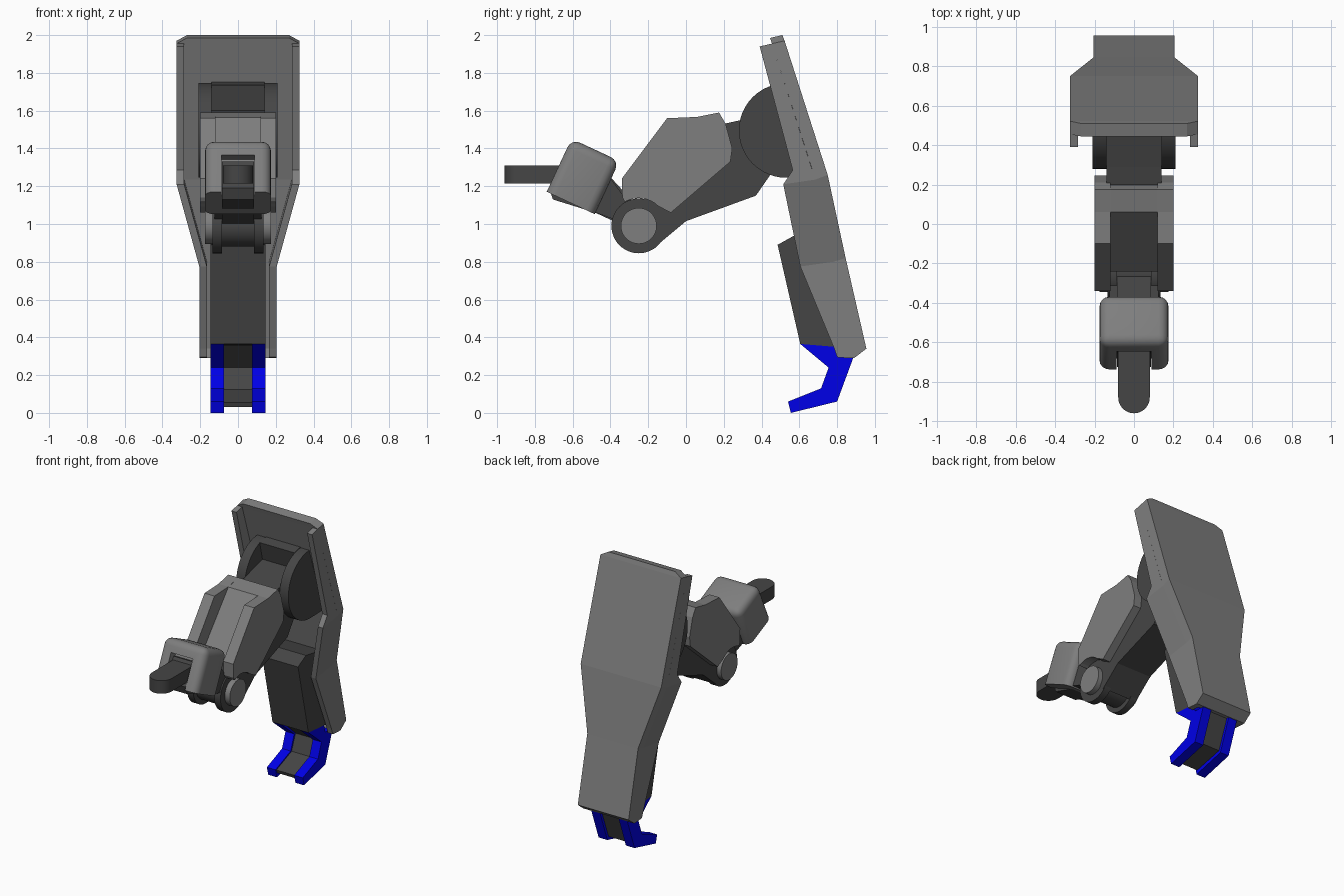
import bpy, bmesh, math
from mathutils import Vector

if "Cube" in bpy.data.objects:
    bpy.data.objects.remove(bpy.data.objects["Cube"])


def material(name, rgb):
    m = bpy.data.materials.new(name)
    m.diffuse_color = (*rgb, 1)
    m.use_nodes = True
    m.node_tree.nodes["Principled BSDF"].inputs["Base Color"].default_value = m.diffuse_color
    return m


LIGHT = material("light grey", (0.21, 0.21, 0.21))
DARK = material("dark grey", (0.06, 0.06, 0.06))
BLUE = material("blue", (0.0, 0.0, 1.0))


def finish(name, bm, mat, smooth=False):
    bmesh.ops.recalc_face_normals(bm, faces=bm.faces[:])
    me = bpy.data.meshes.new(name)
    bm.to_mesh(me)
    bm.free()
    me.materials.append(mat)
    ob = bpy.data.objects.new(name, me)
    bpy.context.collection.objects.link(ob)
    if smooth:
        bpy.ops.object.select_all(action='DESELECT')
        ob.select_set(True)
        bpy.context.view_layer.objects.active = ob
        bpy.ops.object.shade_smooth_by_angle(angle=math.radians(30))
    return ob


def loft(name, rings, mat, smooth=False):
    """Skin a list of equal rings of points and cap both ends."""
    bm = bmesh.new()
    vs = [[bm.verts.new(p) for p in r] for r in rings]
    n = len(vs[0])
    for a, b in zip(vs, vs[1:]):
        for i in range(n):
            j = (i + 1) % n
            bm.faces.new((a[i], a[j], b[j], b[i]))
    bm.faces.new(vs[0])
    bm.faces.new(vs[-1])
    return finish(name, bm, mat, smooth)


def prism(name, pts, x0, x1, mat, smooth=False):
    """Side profile (y, z) extruded from x0 to x1."""
    return loft(name, [[(x, y, z) for y, z in pts] for x in (x0, x1)], mat, smooth)


def pair(name, pts, x0, x1, mat, smooth=False):
    for s, side in ((-1, "left"), (1, "right")):
        prism(f"{side}_{name}", pts, s * x0, s * x1, mat, smooth)


def arc(cy, cz, r, a0, a1, n):
    return [(cy + r * math.cos(math.radians(a0 + (a1 - a0) * i / n)),
             cz + r * math.sin(math.radians(a0 + (a1 - a0) * i / n))) for i in range(n + 1)]


def disc(r):
    return arc(-0.25, 0.99, r, 0, 352.5, 47)


# shield back plate: (back y, z), (front y, z), half width
plate = [((0.51, 2.0), (0.445, 1.985), 0.27),
         ((0.522, 1.97), (0.455, 1.955), 0.325),
         ((0.75, 1.26), (0.685, 1.235), 0.325),
         ((0.845, 0.82), (0.78, 0.80), 0.205),
         ((0.955, 0.34), (0.875, 0.34), 0.205),
         ((0.89, 0.29), (0.86, 0.29), 0.205)]
loft("shield_plate", [[(-w, *b), (w, *b), (w, *f), (-w, *f)] for b, f, w in plate], LIGHT)

# shield side rims: back, front, half width
rim = [((0.455, 1.955), (0.39, 1.94), 0.325),
       ((0.67, 1.28), (0.565, 1.285), 0.325),
       ((0.685, 1.235), (0.515, 1.21), 0.325),
       ((0.78, 0.80), (0.605, 0.775), 0.205),
       ((0.875, 0.34), (0.785, 0.34), 0.205),
       ((0.86, 0.29), (0.80, 0.295), 0.205)]
for s, side in ((-1, "left"), (1, "right")):
    loft(f"{side}_shield_rim",
         [[(s * (w - 0.04), *b), (s * w, *b), (s * w, *f), (s * (w - 0.04), *f)]
          for b, f, w in rim], LIGHT)

# shoulder bracket
pair("shoulder_cheek", arc(0.53, 1.495, 0.25, 90, 270, 24) + [(0.69, 1.25), (0.55, 1.75)],
     0.14, 0.21, DARK, True)
prism("shoulder_back_wall", [(0.45, 1.735), (0.54, 1.755), (0.69, 1.27), (0.56, 1.27)],
      -0.14, 0.14, DARK)

# upper arm
prism("upper_arm", [(0.2, 1.53), (0.29, 1.55), (0.55, 1.62), (0.66, 1.29), (0.46, 1.28),
                    (0.37, 1.15), (0.0, 1.015), (-0.15, 0.89), (-0.25, 0.99), (-0.2, 1.2)],
      -0.14, 0.14, DARK)

# upper arm armour: recessed middle and two cheeks cut round the elbow
prism("arm_armour_middle", [(0.06, 1.565), (0.175, 1.59), (0.245, 1.4), (0.235, 1.33),
                            (0.0, 1.13), (-0.2, 1.15), (-0.24, 1.2)], -0.13, 0.13, LIGHT)
cheek = [(-0.1, 1.56), (0.06, 1.567), (0.175, 1.59), (0.21, 1.53), (0.245, 1.4),
         (0.235, 1.33), (-0.08, 1.06)]
cheek += arc(-0.25, 0.99, 0.147, 45, 120, 8) + [(-0.337, 1.14), (-0.34, 1.24)]
pair("arm_armour_cheek", cheek, 0.12, 0.2, LIGHT)

# elbow joint
prism("elbow_core", disc(0.11), -0.09, 0.09, DARK, True)
pair("elbow_disc", disc(0.145), 0.085, 0.135, DARK, True)
pair("elbow_cap", disc(0.095), 0.13, 0.175, LIGHT, True)

# forearm and hand
prism("forearm", [(-0.62, 1.33), (-0.725, 1.19), (-0.705, 1.13), (-0.48, 1.06), (-0.33, 0.99),
                  (-0.25, 0.95), (-0.2, 1.02), (-0.3, 1.14), (-0.42, 1.27)], -0.085, 0.085, DARK)
pair("wrist_side", [(-0.6, 1.2), (-0.49, 1.065), (-0.37, 1.02), (-0.31, 1.12), (-0.42, 1.27)],
     0.08, 0.125, DARK)
tip = arc(0, -0.88, 0.08, 180, 360, 16)
outline = [(-0.08, -0.55)] + tip + [(0.08, -0.55)]
loft("hand", [[(x, y, z) for x, y in outline] for z in (1.215, 1.31)], DARK, True)


# rounded gauntlet with an opening for the hand
def rotated_box(name, size, offset, bevel):
    bm = bmesh.new()
    bmesh.ops.create_cube(bm, size=1)
    for v in bm.verts:
        v.co = Vector(a * b for a, b in zip(v.co, size)) + Vector(offset)
    if bevel:
        edges = [e for e in bm.edges if max(v.co.z for v in e.verts) > 0]
        bmesh.ops.bevel(bm, geom=edges, offset=bevel, segments=4, profile=0.5, affect='EDGES')
    ob = finish(name, bm, LIGHT, bool(bevel))
    ob.location = (0, -0.545, 1.252)
    ob.rotation_euler.x = math.radians(-25)
    return ob


gauntlet = rotated_box("gauntlet", (0.35, 0.28, 0.31), (0, 0, 0), 0.05)
cutter = rotated_box("gauntlet_cutter", (0.176, 0.2, 0.3), (0, -0.18, -0.09), 0)
cutter.hide_render = True
cutter.hide_viewport = True
mod = gauntlet.modifiers.new("opening", 'BOOLEAN')
mod.operation = 'DIFFERENCE'
mod.object = cutter

# block inside the lower shield
prism("lower_block", [(0.485, 0.89), (0.575, 0.94), (0.8, 0.9), (0.87, 0.34), (0.785, 0.35),
                      (0.605, 0.365)], -0.145, 0.145, DARK)

# claw: blue sides with a slimmer dark core
pair("claw_side", [(0.605, 0.365), (0.785, 0.35), (0.8, 0.295), (0.885, 0.29), (0.8, 0.06),
                   (0.555, 0.0), (0.54, 0.06), (0.715, 0.13), (0.755, 0.24)],
     0.075, 0.145, BLUE)
prism("claw_core", [(0.64, 0.36), (0.785, 0.35), (0.8, 0.295), (0.865, 0.29), (0.785, 0.08),
                    (0.56, 0.03), (0.55, 0.055), (0.725, 0.125), (0.77, 0.24)],
      -0.075, 0.075, DARK)
